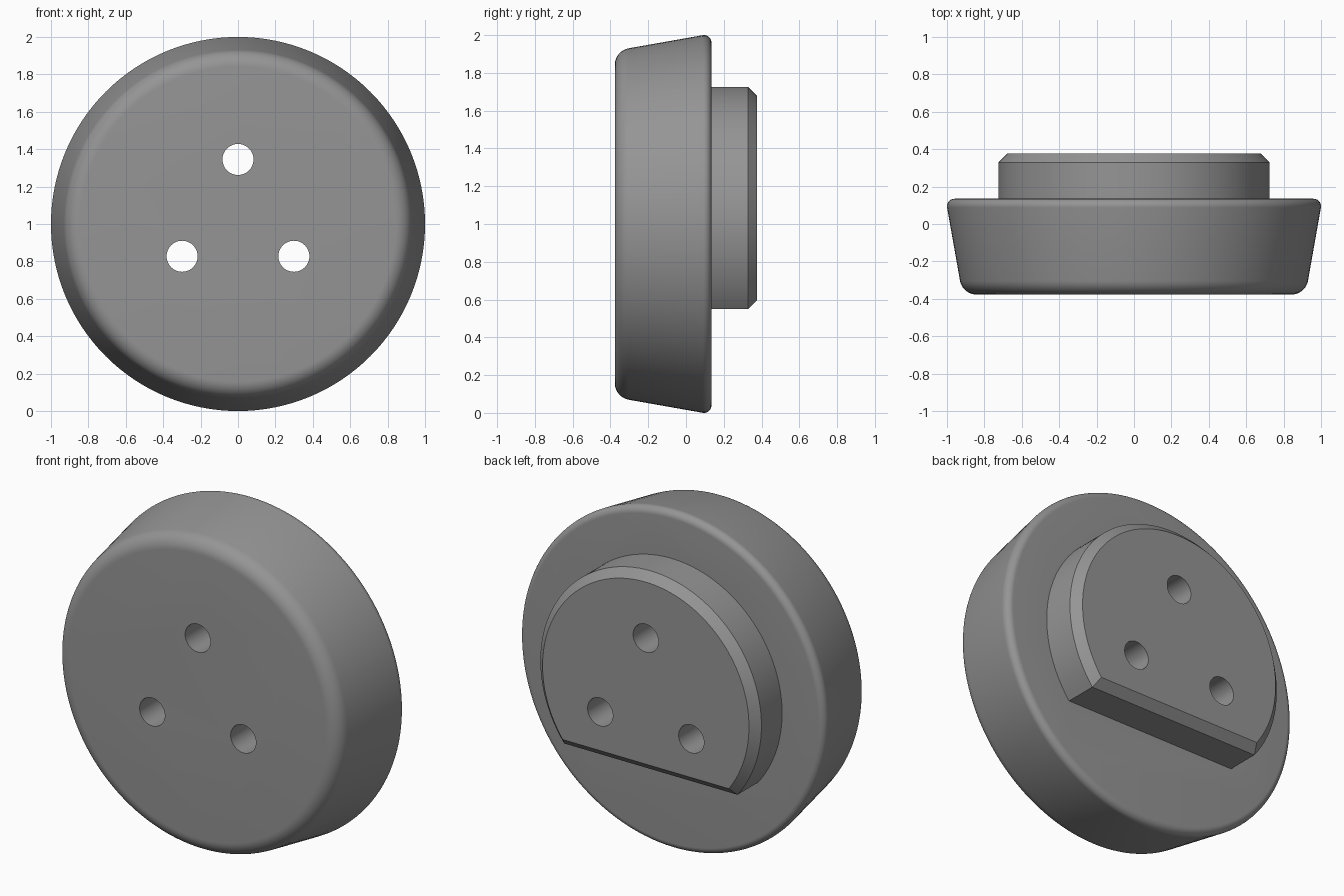
import bpy, bmesh, math
from mathutils import Vector

if "Cube" in bpy.data.objects:
    bpy.data.objects.remove(bpy.data.objects["Cube"])

CZ = 1.0                                    # height of the knob axis
FRONT, SHOULDER, BACK = -0.377, 0.135, 0.377

grey = bpy.data.materials.new("plain grey")
grey.diffuse_color = (0.30, 0.30, 0.30, 1)
grey.use_nodes = True
grey.node_tree.nodes["Principled BSDF"].inputs["Base Color"].default_value = grey.diffuse_color


def loft(name, rings):
    """Skin equal-length rings of points and cap both ends."""
    bm = bmesh.new()
    loops = [[bm.verts.new(p) for p in ring] for ring in rings]
    n = len(loops[0])
    for a, b in zip(loops, loops[1:]):
        for i in range(n):
            bm.faces.new((a[i], a[(i + 1) % n], b[(i + 1) % n], b[i]))
    bm.faces.new(loops[0])
    bm.faces.new(loops[-1])
    bmesh.ops.recalc_face_normals(bm, faces=bm.faces)
    mesh = bpy.data.meshes.new(name)
    bm.to_mesh(mesh)
    bm.free()
    mesh.materials.append(grey)
    obj = bpy.data.objects.new(name, mesh)
    bpy.context.collection.objects.link(obj)
    return obj


def arc_ring(r, y, start=0.0, end=2 * math.pi, n=128, cx=0.0, cz=CZ, closed=True):
    steps = n if closed else n - 1
    return [(cx + r * math.cos(start + (end - start) * i / steps), y,
             cz + r * math.sin(start + (end - start) * i / steps)) for i in range(n)]


def d_ring(r, flat, y):
    """Circle cut off by a straight edge below the axis."""
    a = -math.asin(flat / r)
    return arc_ring(r, y, a, math.pi - a, n=112, closed=False)


def fillet(cr, cy, rad, a0, a1, n=10):
    """Rounded profile corner as (radius, y) pairs, angles in degrees."""
    out = []
    for i in range(n + 1):
        t = math.radians(a0 + (a1 - a0) * i / n)
        out.append((cr + rad * math.cos(t), cy + rad * math.sin(t)))
    return out


def boolean(obj, tool, operation):
    mod = obj.modifiers.new(operation.lower(), 'BOOLEAN')
    mod.object, mod.operation, mod.solver = tool, operation, 'EXACT'
    bpy.context.view_layer.objects.active = obj
    bpy.ops.object.modifier_apply(modifier=mod.name)
    bpy.data.objects.remove(tool)


# Tapered disc with rounded front and back rims
draft = math.radians(10)
front_r, back_r = 0.09, 0.04
back_c = (1 - back_r, SHOULDER - back_r)
wall = back_c[0] * math.cos(draft) - back_c[1] * math.sin(draft) + back_r
front_cy = FRONT + front_r
front_cr = (wall - front_r + front_cy * math.sin(draft)) / math.cos(draft)
profile = fillet(front_cr, front_cy, front_r, -90, -10) + fillet(*back_c, back_r, -10, 90)
knob = loft("knob_body", [arc_ring(r, y) for r, y in profile])

# Chamfered D-shaped boss on the back
boss = loft("boss", [d_ring(0.725, 0.45, SHOULDER - 0.1),
                     d_ring(0.725, 0.45, BACK - 0.048),
                     d_ring(0.677, 0.402, BACK)])
boolean(knob, boss, 'UNION')

# Three through holes
for k in range(3):
    t = math.radians(90 + 120 * k)
    x, z = 0.345 * math.cos(t), CZ + 0.345 * math.sin(t)
    cutter = loft("hole_cutter", [arc_ring(0.083, y, n=48, cx=x, cz=z) for y in (-0.6, 0.6)])
    cutter.hide_render = True
    boolean(knob, cutter, 'DIFFERENCE')

# Smooth curves, sharp edges
bpy.ops.object.select_all(action='DESELECT')
knob.select_set(True)
bpy.context.view_layer.objects.active = knob
bpy.ops.object.shade_smooth_by_angle(angle=math.radians(30))
